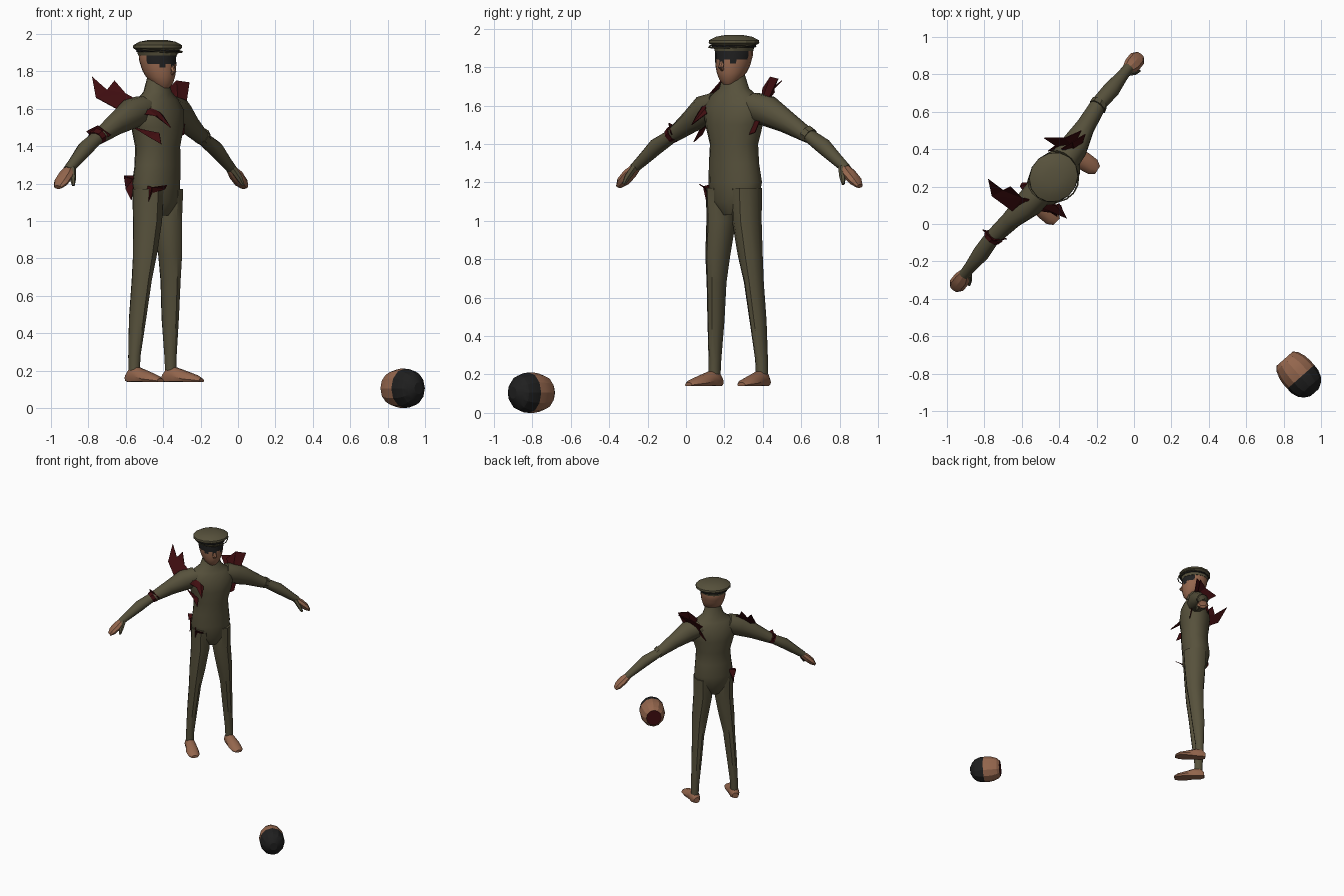
import bpy, bmesh, math, random
from mathutils import Vector, Matrix

random.seed(4)
cube = bpy.data.objects.get("Cube")
if cube:
    bpy.data.objects.remove(cube, do_unlink=True)


def material(name, rgb):
    mat = bpy.data.materials.new(name)
    mat.use_nodes = True
    mat.diffuse_color = (*rgb, 1)
    mat.node_tree.nodes["Principled BSDF"].inputs["Base Color"].default_value = (*rgb, 1)
    return mat


OLIVE = material("olive cloth", (0.095, 0.083, 0.045))
SKIN = material("skin brown", (0.30, 0.135, 0.075))
BLACK = material("charcoal hair", (0.014, 0.014, 0.014))
RED = material("dark red", (0.05, 0.004, 0.005))

# The figure stands turned towards +x and -y
BODY = Matrix.Translation((-0.43, 0.25, 0)) @ Matrix.Rotation(math.radians(51.5), 4, "Z")
UP = Vector((0, 0, 1))


def finish(name, bm, mats, matrix, angle=40):
    bmesh.ops.recalc_face_normals(bm, faces=bm.faces)
    bm.transform(matrix)
    mesh = bpy.data.meshes.new(name)
    bm.to_mesh(mesh)
    bm.free()
    for mat in mats:
        mesh.materials.append(mat)
    obj = bpy.data.objects.new(name, mesh)
    bpy.context.collection.objects.link(obj)
    if angle:
        bpy.ops.object.select_all(action="DESELECT")
        obj.select_set(True)
        bpy.context.view_layer.objects.active = obj
        bpy.ops.object.shade_smooth_by_angle(angle=math.radians(angle))
    return obj


def loft(name, rings, direction, mats, sides=10, paint=None, floor=None, matrix=BODY, angle=40):
    """Skin elliptical rings (x, y, z, half width, half height) facing one direction."""
    d = Vector(direction).normalized()
    side = Vector((1, 0, 0)) if abs(d.z) > 0.95 else d.cross(UP).normalized()
    other = d.cross(side)
    bm = bmesh.new()
    loops = []
    for x, y, z, a, b in rings:
        loop = []
        for i in range(sides):
            t = math.tau * i / sides
            p = Vector((x, y, z)) + side * a * math.cos(t) + other * b * math.sin(t)
            if floor is not None:
                p.z = max(p.z, floor)
            loop.append(bm.verts.new(p))
        loops.append(loop)
    for low, high in zip(loops, loops[1:]):
        for i in range(sides):
            j = (i + 1) % sides
            bm.faces.new((low[i], low[j], high[j], high[i]))
    bm.faces.new(loops[0])
    bm.faces.new(loops[-1])
    if paint:
        for face in bm.faces:
            face.material_index = paint(face.calc_center_median())
    return finish(name, bm, mats, matrix, angle)


def upright(rows):
    """Rows of (z, y, half width, half depth) to centred rings."""
    return [(0, y, z, a, b) for z, y, a, b in rows]


def shard(name, points, mat=RED):
    """Torn, thin jagged sheet through the outline points."""
    bm = bmesh.new()
    face = bm.faces.new([bm.verts.new(p) for p in points])
    bmesh.ops.triangulate(bm, faces=[face], ngon_method="EAR_CLIP")
    obj = finish(name, bm, [mat], Matrix(), 0)
    thick = obj.modifiers.new("thickness", "SOLIDIFY")
    thick.thickness = 0.005
    thick.offset = 0


# Torso with raised collar
loft("torso", upright([
    (1.03, 0, .06, .06), (1.1, 0, .14, .1), (1.2, .01, .155, .112), (1.3, 0, .143, .11),
    (1.4, 0, .135, .112), (1.5, 0, .165, .125), (1.59, 0, .185, .115), (1.65, 0, .14, .09),
    (1.69, 0, .085, .07), (1.77, 0, .055, .055)]), UP, [OLIVE], 14)

# Limbs, mirrored left and right
for s, label in ((1, "left"), (-1, "right")):
    loft(label + "_leg", [
        (s * .085, 0, 1.17, .07, .095), (s * .085, 0, 1.0, .073, .085),
        (s * .108, 0, .82, .062, .07), (s * .124, .01, .68, .047, .06),
        (s * .14, .025, .48, .04, .052), (s * .155, .035, .28, .032, .036),
        (s * .158, .035, .2, .031, .033)], UP, [OLIVE])
    loft(label + "_foot", [
        (s * .155, .08, .16, .025, .025), (s * .157, .05, .17, .038, .052),
        (s * .16, 0, .17, .04, .048), (s * .168, -.07, .155, .05, .04),
        (s * .174, -.13, .15, .045, .025), (s * .176, -.16, .145, .025, .014)],
        (s * .1, -1, 0), [SKIN], floor=.14)
    loft(label + "_arm", [
        (s * .1, .01, 1.6, .08, .08), (s * .2, .015, 1.575, .075, .085),
        (s * .32, .035, 1.515, .052, .06), (s * .43, .05, 1.455, .045, .042),
        (s * .47, .055, 1.435, .042, .036), (s * .56, .05, 1.385, .045, .042),
        (s * .65, .05, 1.315, .032, .032), (s * .71, .05, 1.27, .028, .025)],
        (s * .85, 0, -.5), [OLIVE])
    loft(label + "_hand", [
        (s * .69, .05, 1.28, .027, .024), (s * .73, .045, 1.245, .045, .03),
        (s * .775, .045, 1.205, .045, .026), (s * .80, .045, 1.18, .025, .012)],
        (s * .8, 0, -.6), [SKIN], 8, angle=25)
    loft(label + "_thumb", [
        (s * .69, .035, 1.28, .02, .02), (s * .715, .01, 1.23, .018, .018),
        (s * .73, -.005, 1.19, .008, .008)], (s * .3, -.3, -.8), [OLIVE], 6)
    # Torn cuff around the elbow
    loft(label + "_elbow_cuff", [
        (s * .44, .05, 1.455, .05, .047), (s * .465, .055, 1.44, .047, .041)],
        (s * .85, 0, -.5), [RED if s < 0 else OLIVE], 8, angle=20)


# Head with a ragged dark fringe over the face
def fringe(c):
    ragged = 1.81 + .035 * (abs(math.sin(c.x * 50)))
    return int(c.z > 1.89 or (c.y < .01 and c.z > ragged))


loft("head", upright([
    (1.71, -.04, .03, .03), (1.735, -.035, .055, .055), (1.77, -.02, .075, .08),
    (1.8, -.012, .085, .092), (1.82, -.008, .09, .096), (1.84, -.005, .093, .1),
    (1.86, 0, .096, .102), (1.885, 0, .096, .104), (1.91, 0, .093, .1),
    (1.94, 0, .06, .06)]), UP, [SKIN, BLACK], 18, fringe)
loft("nose", [(0, -.095, 1.83, .012, .01), (0, -.11, 1.8, .015, .015),
              (0, -.09, 1.78, .012, .01)], UP, [SKIN], 6)

# Flat round cap with band, rim and loose strap
loft("cap", upright([
    (1.885, 0, .1, .106), (1.91, 0, .108, .112), (1.925, 0, .138, .128),
    (1.94, 0, .136, .126), (1.958, 0, .1, .095), (1.968, 0, .045, .045)]),
    UP, [OLIVE], 14, angle=25)


def ring(name, z, radius, wire, tilt, shift, mat):
    curve = bpy.data.curves.new(name, "CURVE")
    curve.dimensions = "3D"
    curve.bevel_depth = wire
    curve.bevel_resolution = 0
    spline = curve.splines.new("POLY")
    spline.points.add(15)
    for i, p in enumerate(spline.points):
        t = math.tau * i / 16
        p.co = (radius * math.cos(t), radius * math.sin(t), 0, 1)
    spline.use_cyclic_u = True
    curve.materials.append(mat)
    obj = bpy.data.objects.new(name, curve)
    bpy.context.collection.objects.link(obj)
    obj.matrix_world = (BODY @ Matrix.Translation((0, shift, z))
                        @ Matrix.Rotation(tilt, 4, "X"))


ring("cap_band", 1.908, .112, .006, 0, 0, BLACK)
ring("cap_strap", 1.915, .125, .004, .12, -.012, OLIVE)

# Torn dark red shards
shard("right_shoulder_shard", [
    (-.78, .24, 1.77), (-.70, .18, 1.70), (-.66, .2, 1.75), (-.6, .14, 1.68),
    (-.42, .1, 1.58), (-.40, .11, 1.56), (-.36, .03, 1.5), (-.43, .06, 1.56),
    (-.5, .07, 1.57), (-.65, .07, 1.6), (-.76, .15, 1.66)])
shard("left_shoulder_shard", [
    (-.39, .4, 1.69), (-.33, .44, 1.75), (-.26, .48, 1.74), (-.28, .42, 1.61),
    (-.29, .36, 1.46), (-.31, .33, 1.45), (-.34, .39, 1.6)])
shard("left_back_shard", [
    (-.48, .46, 1.67), (-.37, .46, 1.7), (-.28, .5, 1.73), (-.32, .42, 1.65),
    (-.46, .39, 1.52), (-.42, .42, 1.62)])
shard("chest_shard", [
    (-.56, .11, 1.5), (-.5, .09, 1.47), (-.42, .07, 1.47), (-.41, .04, 1.41),
    (-.48, .085, 1.45)])
shard("front_hip_shard", [
    (-.49, .13, 1.19), (-.46, .09, 1.18), (-.38, .07, 1.19), (-.39, .1, 1.17),
    (-.46, .11, 1.15), (-.48, .11, 1.09)])
shard("back_hip_shard", [
    (-.61, .2, 1.24), (-.56, .14, 1.22), (-.55, .22, 1.24), (-.57, .17, 1.11),
    (-.6, .22, 1.17)])
shard("right_elbow_shard", [
    (-.81, -.03, 1.48), (-.75, -.09, 1.51), (-.68, -.08, 1.46), (-.75, -.05, 1.41)])

# Separate head lying on the ground: stump, skin, ragged hair
centre = Vector((.885, -.81, .105))
axis = Vector((.66, -.75, 0))


def hair(c):
    along = (c - centre).dot(axis)
    return 2 if along < -.115 else int(along + random.uniform(-.012, .012) > .005)


profile = ((-.12, .6), (-.1, .8), (-.06, .95), (-.025, 1), (.01, 1), (.045, .98),
           (.08, .85), (.105, .62), (.122, .3))
loft("fallen_head", [(*(centre + axis * t), .096 * r, .105 * r) for t, r in profile],
     axis, [SKIN, BLACK, RED], 12, hair, 0, Matrix(), 20)
